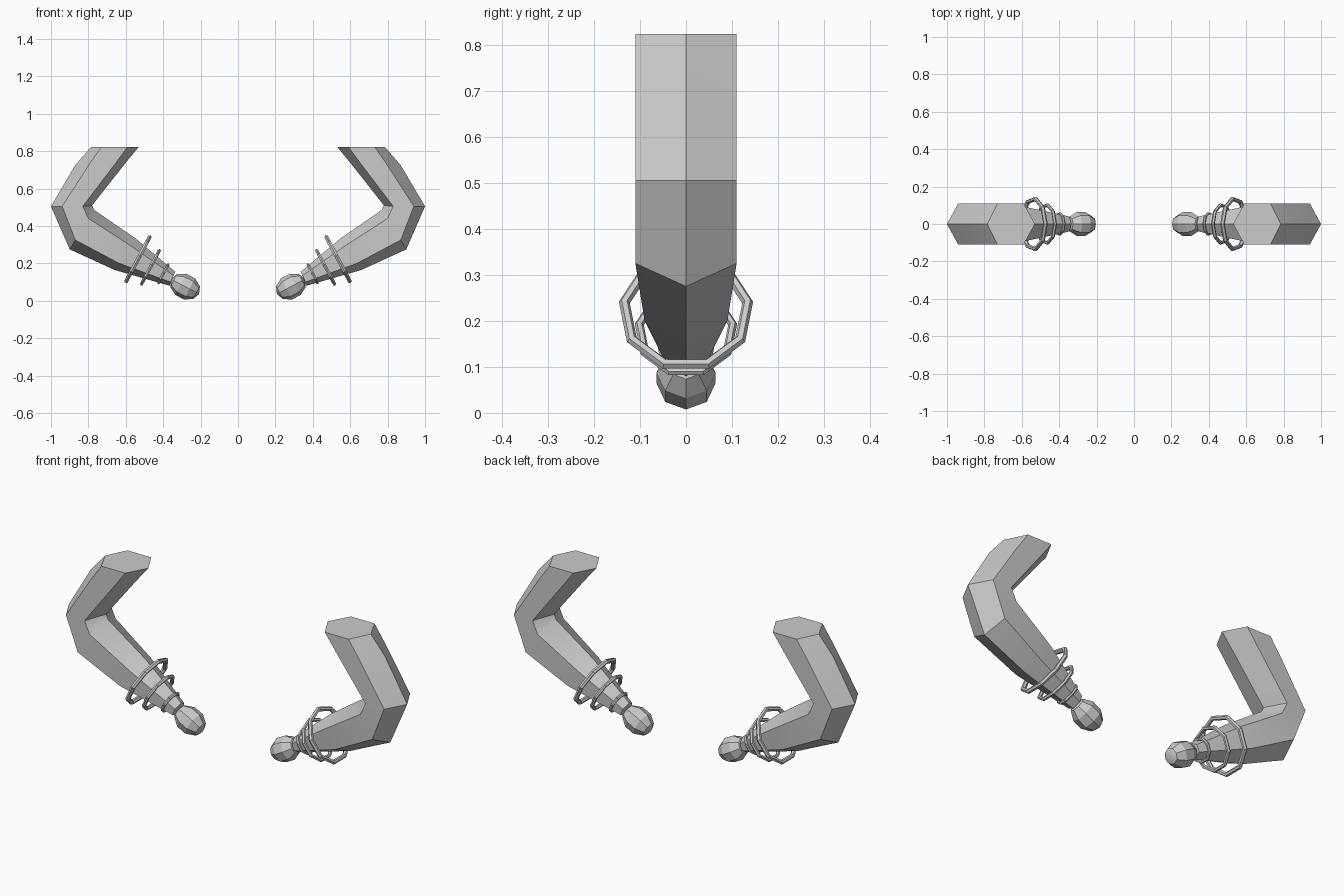
import bpy, bmesh, math
from mathutils import Matrix, Vector

if "Cube" in bpy.data.objects:
    bpy.data.objects.remove(bpy.data.objects["Cube"])

SLOPE = math.radians(28)          # rise of the lower limb


def finish(bm, name, angle=35):
    """Make right and left copies of a part, mirrored across x = 0."""
    for side, label in ((1, "right"), (-1, "left")):
        half = bm.copy()
        if side < 0:
            bmesh.ops.scale(half, vec=(-1, 1, 1), verts=half.verts)
        bmesh.ops.recalc_face_normals(half, faces=half.faces)
        mesh = bpy.data.meshes.new(f"{label}_{name}")
        half.to_mesh(mesh)
        half.free()
        obj = bpy.data.objects.new(f"{label}_{name}", mesh)
        bpy.context.collection.objects.link(obj)
        bpy.ops.object.select_all(action='DESELECT')
        obj.select_set(True)
        bpy.context.view_layer.objects.active = obj
        bpy.ops.object.shade_smooth_by_angle(angle=math.radians(angle))
    bm.free()


# Horn: hexagonal sections (outer edge, outer corner, inner corner, inner edge, half depth)
sections = [
    ((.785, .823), (.73, .823), (.59, .823), (.53, .823), .11),
    ((.87, .725), (.795, .73), (.655, .735), (.60, .738), .11),
    ((1.0, .505), (.94, .505), (.83, .505), (.78, .51), .11),
    ((.90, .275), (.87, .325), (.80, .44), (.768, .485), .11),
    ((.66, .165), (.635, .20), (.575, .295), (.55, .335), .09),
    ((.365, .08), (.36, .10), (.345, .135), (.335, .155), .04),
]
bm = bmesh.new()
rings = []
for a, b, c, d, h in sections:
    loop = [(a, 0), (b, -h), (c, -h), (d, 0), (c, h), (b, h)]
    rings.append([bm.verts.new((p[0], y, p[1])) for p, y in loop])
for r, s in zip(rings, rings[1:]):
    for i in range(6):
        j = (i + 1) % 6
        bm.faces.new((r[i], r[j], s[j], s[i]))
bm.faces.new(rings[0])
bm.faces.new(rings[-1])
finish(bm, "horn")

# Ball at the tip, stretched along the limb
bm = bmesh.new()
tilt = Matrix.Rotation(math.pi / 2 - SLOPE, 4, 'Y')
bmesh.ops.create_uvsphere(
    bm, u_segments=8, v_segments=5, radius=1,
    matrix=Matrix.Translation((.283, 0, .076)) @ tilt @ Matrix.Diagonal((.067, .067, .085, 1)))
finish(bm, "tip_ball", 20)

# Three nine-sided rings around the limb
axis = Vector((math.cos(SLOPE), 0, math.sin(SLOPE)))
up = Vector((-math.sin(SLOPE), 0, math.cos(SLOPE)))
for n, (x, z, radius, wire) in enumerate(
        [(.537, .219, .136, .012), (.47, .176, .103, .010), (.40, .142, .056, .008)], 1):
    bm = bmesh.new()
    loops = []
    for i in range(9):
        t = math.tau * i / 9
        out = up * math.cos(t) + Vector((0, math.sin(t), 0))
        loops.append([bm.verts.new(Vector((x, 0, z)) + out * (radius + wire * math.cos(math.tau * k / 6))
                                   + axis * wire * math.sin(math.tau * k / 6)) for k in range(6)])
    for i in range(9):
        p, q = loops[i], loops[(i + 1) % 9]
        for k in range(6):
            m = (k + 1) % 6
            bm.faces.new((p[k], p[m], q[m], q[k]))
    finish(bm, f"ring_{n}", 30)
